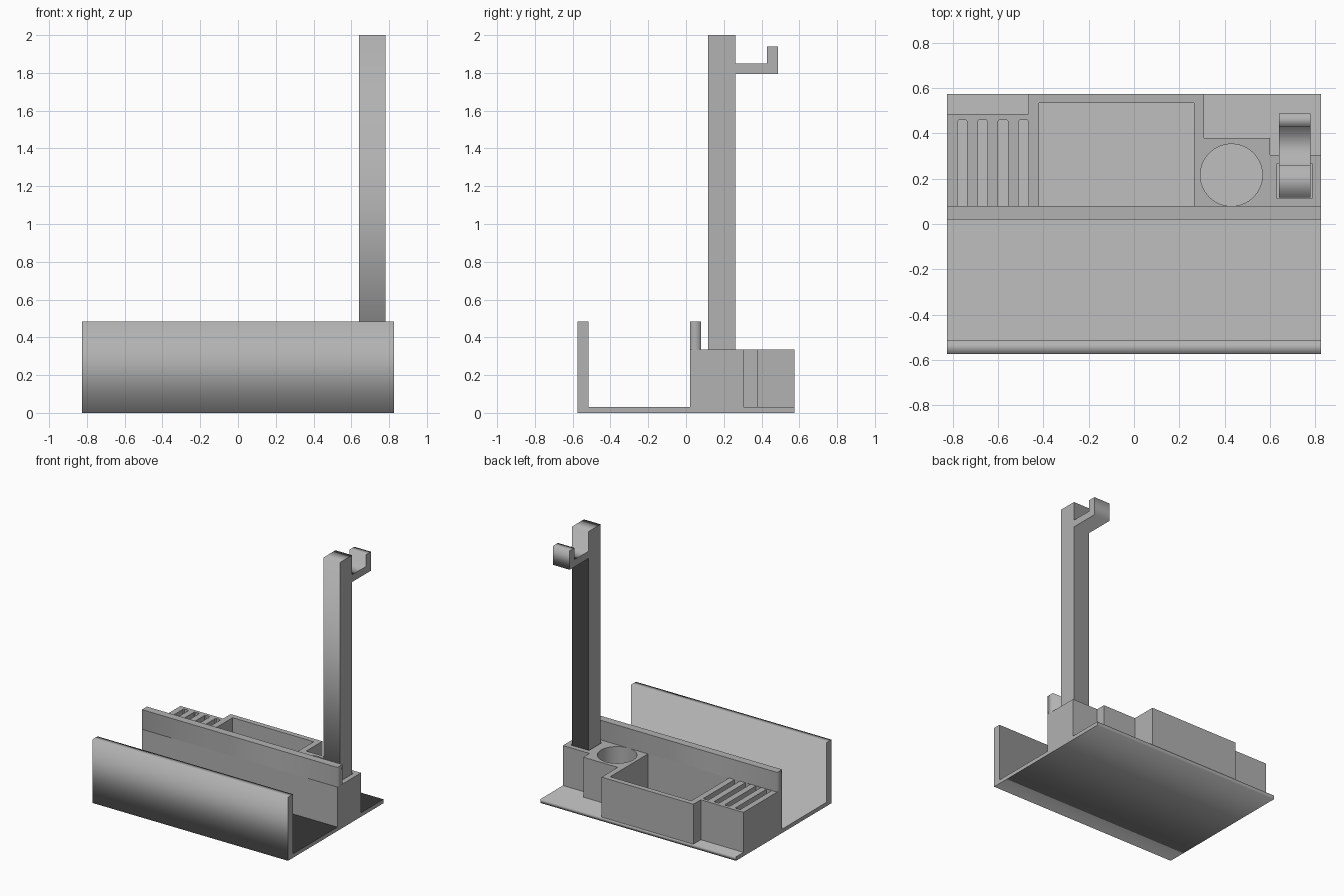
import bpy, bmesh
from math import cos, sin, tau
from mathutils import Matrix

cube = bpy.data.objects.get("Cube")
if cube:
    bpy.data.objects.remove(cube, do_unlink=True)

# One plain grey plastic
grey = bpy.data.materials.new("matte grey")
grey.use_nodes = True
colour = (0.445, 0.445, 0.445, 1)
grey.diffuse_color = colour
grey.node_tree.nodes["Principled BSDF"].inputs["Base Color"].default_value = colour

SIDEWAYS = Matrix(((0, 0, 1), (1, 0, 0), (0, 1, 0)))  # profile in y-z, depth along x


def extrude(name, loops, low, high, turn=None):
    """Extrude an outline (first loop) with holes (other loops) from low to high."""
    curve = bpy.data.curves.new(name, "CURVE")
    curve.dimensions = "2D"
    curve.fill_mode = "BOTH"
    curve.extrude = (high - low) / 2
    for loop in loops:
        spline = curve.splines.new("POLY")
        spline.points.add(len(loop) - 1)
        for point, (u, v) in zip(spline.points, loop):
            point.co = (u, v, 0, 1)
        spline.use_cyclic_u = True
    helper = bpy.data.objects.new(name + " helper", curve)
    bpy.context.collection.objects.link(helper)
    graph = bpy.context.evaluated_depsgraph_get()
    mesh = bpy.data.meshes.new_from_object(helper.evaluated_get(graph))
    bpy.data.objects.remove(helper, do_unlink=True)
    bpy.data.curves.remove(curve)

    mesh.transform(Matrix.Translation((0, 0, (low + high) / 2)))
    if turn:
        mesh.transform(turn.to_4x4())
    bm = bmesh.new()
    bm.from_mesh(mesh)
    bmesh.ops.remove_doubles(bm, verts=bm.verts, dist=0.0001)
    bmesh.ops.recalc_face_normals(bm, faces=bm.faces)
    bm.to_mesh(mesh)
    bm.free()
    mesh.materials.clear()
    mesh.materials.append(grey)
    obj = bpy.data.objects.new(name, mesh)
    bpy.context.collection.objects.link(obj)
    return obj


def rect(x0, x1, y0, y1):
    return [(x0, y0), (x1, y0), (x1, y1), (x0, y1)]


def slot(x0, x1, y0, y1, c=0.006):
    return [(x0, y0), (x1, y0), (x1, y1 - c), (x1 - c, y1), (x0 + c, y1), (x0, y1 - c)]


def circle(x, y, r, n=64):
    return [(x + r * cos(tau * i / n), y + r * sin(tau * i / n)) for i in range(n)]


W, D = 0.825, 0.575       # half width and half depth
FLOOR, DECK, WALL = 0.03, 0.335, 0.485
BACK = 0.08               # rear face of the middle wall

# Base plate with the front wall
extrude("base_and_front_wall", [[(-D, 0), (D, 0), (D, FLOOR), (-0.515, FLOOR),
                                 (-0.515, WALL), (-D, WALL)]], -W, W, SIDEWAYS)

# Organiser block with slots, tray, cup hole and post socket
outline = [(-W, 0.02), (W, 0.02), (W, 0.305), (0.6, 0.305), (0.6, 0.38), (0.31, 0.38),
           (0.31, D), (-0.465, D), (-0.465, 0.485), (-W, 0.485)]
slots = [slot(-0.78 + 0.09 * i, -0.737 + 0.09 * i, BACK, 0.46) for i in range(4)]
tray = rect(-0.42, 0.265, BACK, 0.535)
cup = circle(0.43, 0.216, 0.137)
socket = rect(0.632, 0.786, 0.112, 0.268)
block = extrude("organiser_block", [outline, *slots, tray, cup, socket], FLOOR, DECK)

# Upper part of the middle wall
extrude("middle_wall", [rect(-W, W, 0.02, BACK)], DECK, WALL)

# Post with the hook at its top, standing in the socket
extrude("post_and_hook", [[(0.116, FLOOR), (0.261, FLOOR), (0.261, 1.795), (0.488, 1.795),
                           (0.488, 1.94), (0.43, 1.94), (0.43, 1.85), (0.261, 1.85),
                           (0.261, 2), (0.116, 2)]], 0.64, 0.78, SIDEWAYS)

# Smooth cup hole, crisp edges elsewhere
bpy.ops.object.select_all(action="DESELECT")
block.select_set(True)
bpy.context.view_layer.objects.active = block
bpy.ops.object.shade_smooth_by_angle()
